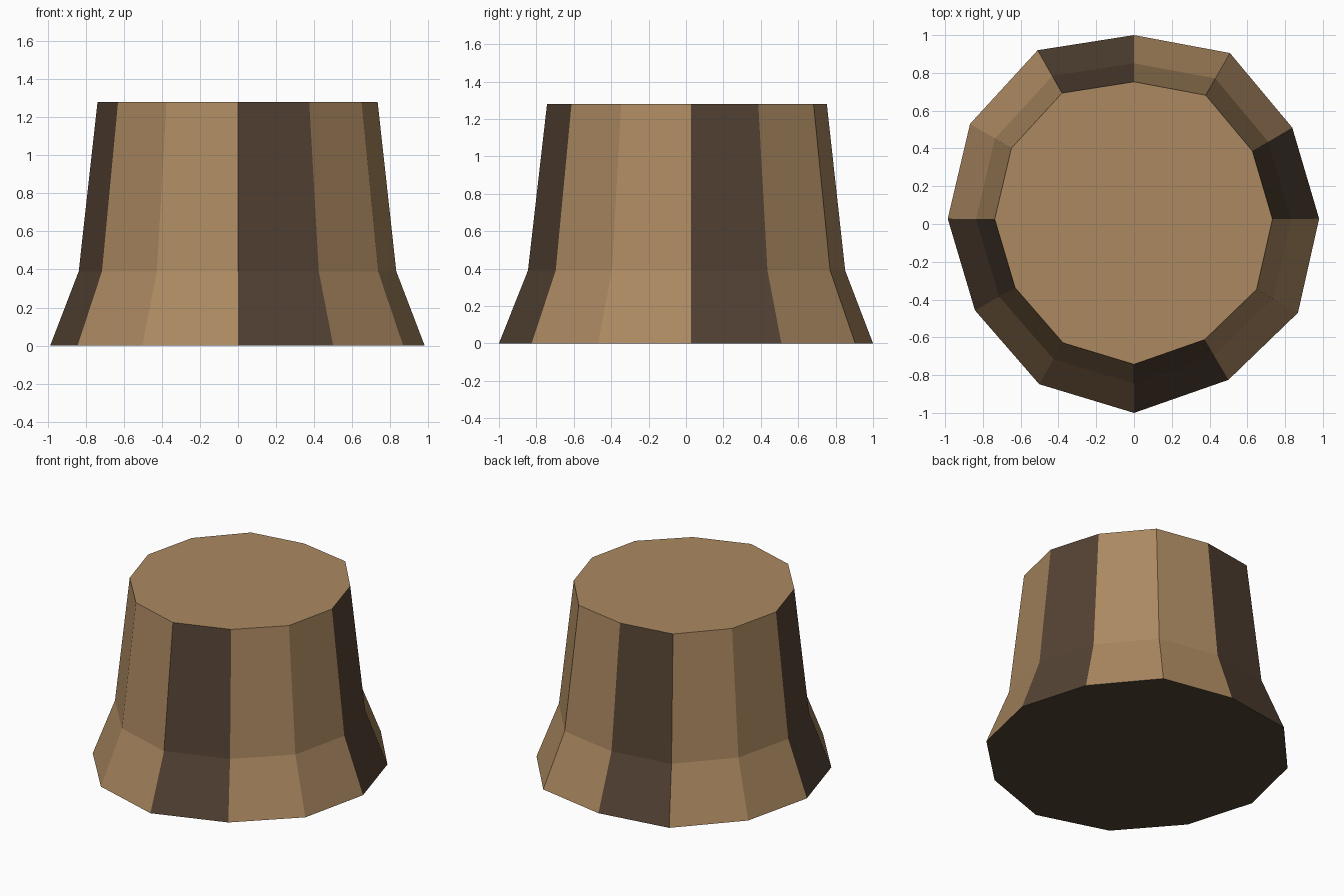
import bpy, bmesh

if "Cube" in bpy.data.objects:
    bpy.data.objects.remove(bpy.data.objects["Cube"])

def material(name, rgb):
    m = bpy.data.materials.new(name)
    m.diffuse_color = (*rgb, 1)
    m.use_nodes = True
    m.node_tree.nodes["Principled BSDF"].inputs["Base Color"].default_value = m.diffuse_color
    return m

light = material("light brown", (0.41, 0.25, 0.12))
dark = material("dark brown", (0.088, 0.055, 0.034))

# slightly uneven twelve-sided outline, counter-clockwise from the front
outline = [(0, -1), (0.5, -0.825), (0.868, -0.47), (0.98, 0.028),
           (0.838, 0.51), (0.508, 0.905), (0, 1), (-0.51, 0.92),
           (-0.868, 0.53), (-0.986, 0.028), (-0.842, -0.457), (-0.502, -0.848)]
# height, scale and y shift of each ring: flared foot, shoulder, top
rings = [(0, 1, 0), (0.39, 0.848, 0.003), (1.28, 0.748, 0.005)]

bm = bmesh.new()
loops = [[bm.verts.new((x * s, y * s + dy, z)) for x, y in outline]
         for z, s, dy in rings]
n = len(outline)

# side panels, every third one dark
for low, high in zip(loops, loops[1:]):
    for i in range(n):
        j = (i + 1) % n
        f = bm.faces.new((low[i], low[j], high[j], high[i]))
        f.material_index = 1 if i % 3 == 0 else 0

# light top and dark underside
bm.faces.new(loops[-1])
bm.faces.new(loops[0][::-1]).material_index = 1

mesh = bpy.data.meshes.new("flared_stump")
bm.to_mesh(mesh)
bm.free()
mesh.materials.append(light)
mesh.materials.append(dark)
bpy.context.collection.objects.link(bpy.data.objects.new("flared_stump", mesh))
